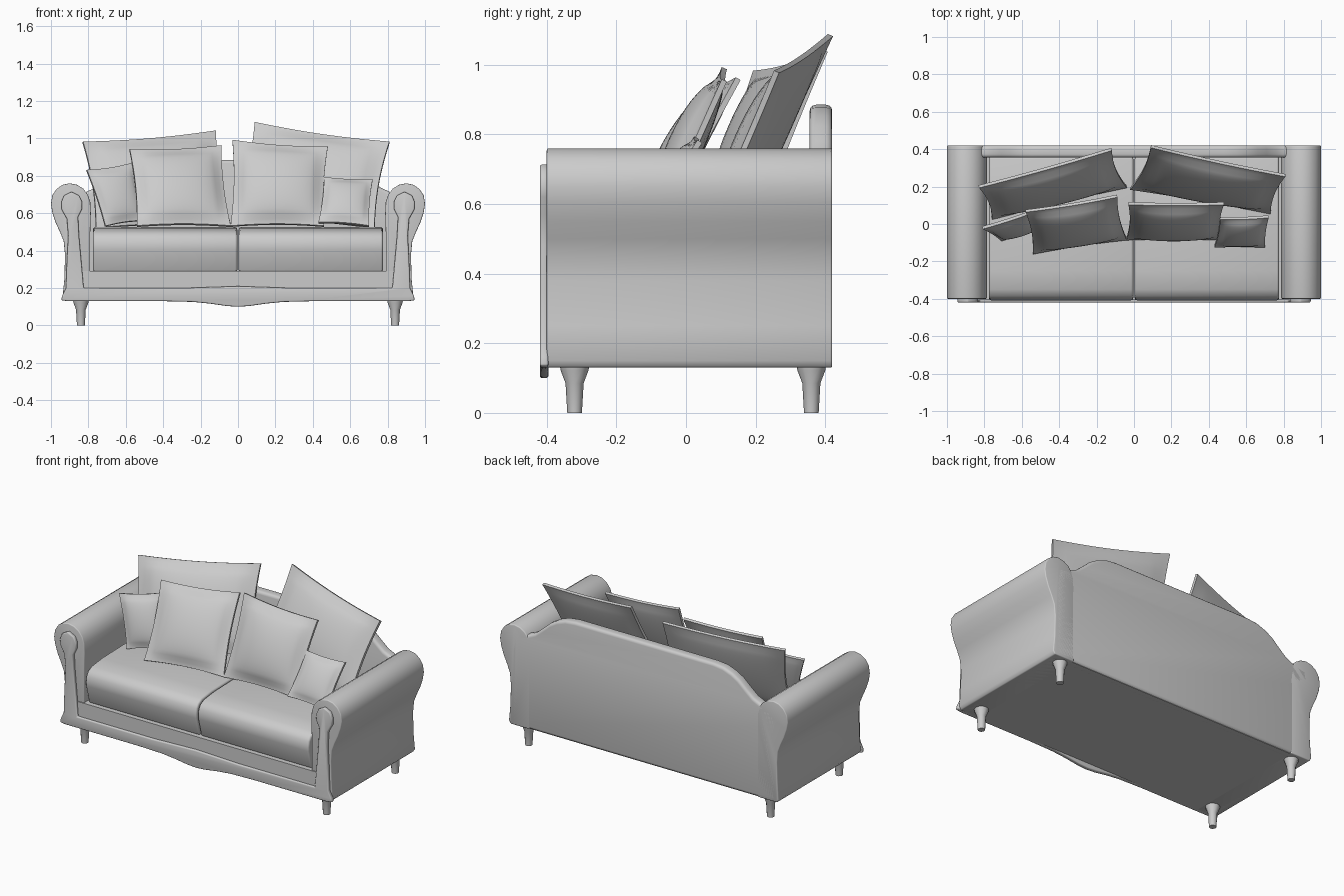
import bpy, bmesh
from mathutils import Vector

if "Cube" in bpy.data.objects:
    bpy.data.objects.remove(bpy.data.objects["Cube"])


def finish(bm, name, bevel=0.0, angle=40):
    """Turn a bmesh into a smooth-shaded object, with optional rounded edges."""
    bmesh.ops.recalc_face_normals(bm, faces=bm.faces)
    me = bpy.data.meshes.new(name)
    bm.to_mesh(me)
    bm.free()
    ob = bpy.data.objects.new(name, me)
    bpy.context.collection.objects.link(ob)
    bpy.ops.object.select_all(action='DESELECT')
    bpy.context.view_layer.objects.active = ob
    ob.select_set(True)
    if bevel:
        m = ob.modifiers.new("round", 'BEVEL')
        m.width, m.segments = bevel, 3
        m.limit_method, m.angle_limit = 'ANGLE', 0.9
        bpy.ops.object.modifier_apply(modifier=m.name)
    bpy.ops.object.shade_smooth_by_angle(angle=angle * 3.14159 / 180)
    return ob


def prism(name, pts, axis, lo, hi, bevel=0.0):
    """Extrude a profile: axis 'y' takes (x, z) points, axis 'x' takes (y, z)."""
    bm = bmesh.new()
    put = (lambda p, d: (p[0], d, p[1])) if axis == 'y' else (lambda p, d: (d, p[0], p[1]))
    a = [bm.verts.new(put(p, lo)) for p in pts]
    b = [bm.verts.new(put(p, hi)) for p in pts]
    bm.faces.new(a)
    bm.faces.new(b[::-1])
    for i in range(len(pts)):
        j = (i + 1) % len(pts)
        bm.faces.new((a[i], b[i], b[j], a[j]))
    return finish(bm, name, bevel)


def both(half):
    """Mirror an open half profile in x to a closed one."""
    return half + [(-x, z) for x, z in reversed(half) if x > 0]


def pillow(name, tl, tr, br, bl, puff, n=18):
    """Cushion with a thin flange, spanned between four corners."""
    tl, tr, br, bl = map(Vector, (tl, tr, br, bl))
    nrm = (tr - tl + br - bl).cross(tl - bl + tr - br).normalized()
    ctr = (tl + tr + br + bl) / 4
    bm = bmesh.new()
    sides = []
    for sgn, amount in ((1, puff), (-1, 0.35 * puff)):
        grid = []
        for i in range(n + 1):
            row = []
            for j in range(n + 1):
                u, v = j / n, i / n
                p = bl.lerp(br, u).lerp(tl.lerp(tr, u), v)
                # pull the middles of the sides slightly inward
                s, t = 2 * u - 1, 2 * v - 1
                p -= (p - ctr) * 0.05 * max(s * s * (1 - t * t), t * t * (1 - s * s))
                s, t = min(1, abs(s) / 0.9), min(1, abs(t) / 0.9)
                h = 0.008 + amount * ((1 - s * s) * (1 - t * t)) ** 0.55
                row.append(bm.verts.new(p + nrm * sgn * h))
            grid.append(row)
        for i in range(n):
            for j in range(n):
                bm.faces.new((grid[i][j], grid[i][j + 1], grid[i + 1][j + 1], grid[i + 1][j]))
        ring = (grid[0][:-1] + [r[-1] for r in grid[:-1]]
                + grid[-1][:0:-1] + [r[0] for r in grid[:0:-1]])
        sides.append(ring)
    f, b = sides
    for k in range(len(f)):
        m = (k + 1) % len(f)
        bm.faces.new((f[k], f[m], b[m], b[k]))
    return finish(bm, name, angle=50)


# Base under the seat
prism("base", [(-0.9, 0.13), (0.9, 0.13), (0.9, 0.29), (-0.9, 0.29)], 'y', -0.405, 0.41)

# Rolled arms
arm = [(0.79, 0.13), (0.925, 0.13), (0.938, 0.15), (0.928, 0.25), (0.925, 0.38), (0.932, 0.45),
       (0.952, 0.50), (0.975, 0.55), (0.993, 0.605), (1.0, 0.65), (0.993, 0.695), (0.97, 0.73),
       (0.938, 0.752), (0.9, 0.76), (0.86, 0.752), (0.828, 0.732), (0.803, 0.70), (0.79, 0.66),
       (0.787, 0.6), (0.79, 0.5)]
for side, s in (("right", 1), ("left", -1)):
    prism(side + "_arm", [(s * x, z) for x, z in arm], 'y', -0.40, 0.42, 0.006)

# Back rest sweeping down into the arms
back = [(0, 0.885), (0.48, 0.885), (0.55, 0.877), (0.61, 0.855), (0.66, 0.825), (0.71, 0.78),
        (0.76, 0.738), (0.81, 0.715), (0.9, 0.70), (0.92, 0.6), (0.92, 0.13)]
prism("back_rest", both(back), 'y', 0.355, 0.42, 0.018)

# U-shaped front facing: scalloped apron and two knobbed posts
facing = [(0, 0.10), (0.06, 0.104), (0.15, 0.117), (0.24, 0.126), (0.4, 0.13), (0.91, 0.13),
          (0.945, 0.135), (0.94, 0.16), (0.92, 0.2), (0.915, 0.35), (0.908, 0.48), (0.915, 0.57),
          (0.943, 0.62), (0.945, 0.66), (0.93, 0.695), (0.89, 0.715), (0.85, 0.695),
          (0.833, 0.66), (0.835, 0.62), (0.855, 0.58), (0.85, 0.48), (0.825, 0.2),
          (0.3, 0.2), (0, 0.21)]
prism("front_facing", both(facing), 'y', -0.42, -0.395, 0.007)

# Two seat cushions, undercut at the front
seat = [(-0.375, 0.285), (-0.407, 0.405), (-0.408, 0.43), (-0.402, 0.465), (-0.385, 0.49),
        (-0.35, 0.508), (-0.25, 0.52), (0.0, 0.526), (0.36, 0.52), (0.36, 0.285)]
prism("right_seat_cushion", seat, 'x', 0.004, 0.775, 0.012)
prism("left_seat_cushion", seat, 'x', -0.775, -0.004, 0.012)

# Turned legs
for x, sx in ((0.84, "right"), (-0.84, "left")):
    for y, sy in ((-0.32, "front"), (0.36, "back")):
        bm = bmesh.new()
        rings = []
        for r, z in ((0.021, 0), (0.026, 0.085), (0.04, 0.122), (0.042, 0.135)):
            c = bmesh.ops.create_circle(bm, segments=12, radius=r)['verts']
            bmesh.ops.translate(bm, verts=c, vec=(x, y, z))
            rings.append(c)
        for a, b in zip(rings, rings[1:]):
            for k in range(12):
                bm.faces.new((a[k], a[(k + 1) % 12], b[(k + 1) % 12], b[k]))
        bm.faces.new(rings[0])
        bm.faces.new(rings[-1])
        finish(bm, f"{sy}_{sx}_leg")

# Loose pillows: large at the back, medium in front, small at the sides
pillow("large_left_pillow", (-0.83, 0.20, 0.98), (-0.12, 0.40, 1.04),
       (-0.04, 0.20, 0.54), (-0.76, 0.03, 0.52), 0.065)
pillow("large_right_pillow", (0.09, 0.415, 1.085), (0.81, 0.26, 0.98),
       (0.73, 0.06, 0.52), (-0.02, 0.19, 0.58), 0.065)
pillow("medium_left_pillow", (-0.58, 0.07, 0.94), (-0.09, 0.15, 0.96),
       (-0.04, -0.08, 0.53), (-0.54, -0.155, 0.53), 0.06)
pillow("medium_right_pillow", (-0.03, 0.11, 0.99), (0.48, 0.11, 0.955),
       (0.46, -0.08, 0.53), (-0.04, -0.08, 0.53), 0.065)
pillow("small_left_pillow", (-0.81, -0.02, 0.83), (-0.56, 0.06, 0.87),
       (-0.49, -0.02, 0.56), (-0.71, -0.085, 0.53), 0.035)
pillow("small_right_pillow", (0.46, 0.03, 0.79), (0.72, 0.04, 0.78),
       (0.70, -0.12, 0.53), (0.43, -0.12, 0.55), 0.035)
